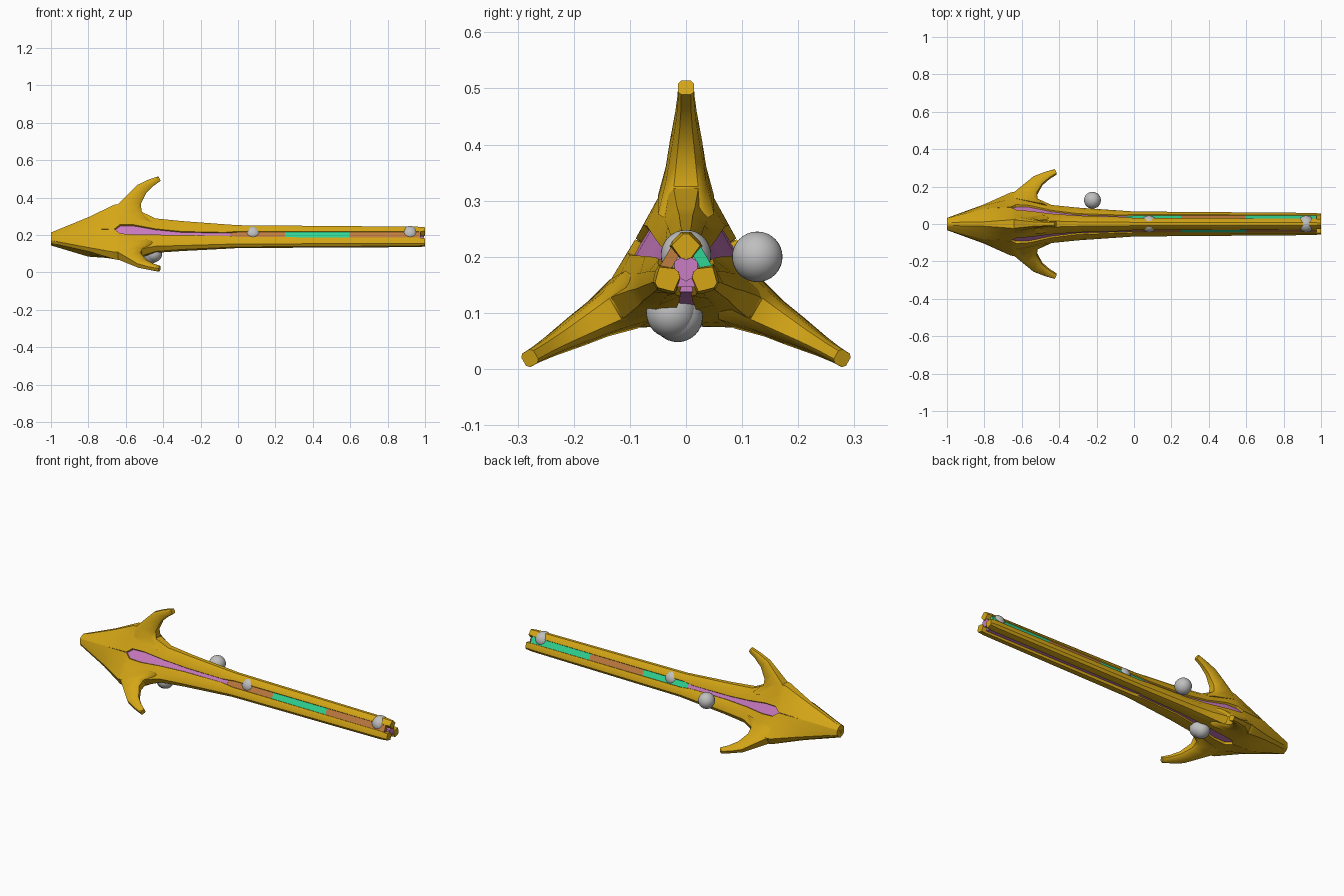
import bpy, bmesh, math

if "Cube" in bpy.data.objects:
    bpy.data.objects.remove(bpy.data.objects["Cube"])

ZC = 0.18                      # height of the long axis
LOBES = (90, 210, 330)         # directions of the three golden shells
GAPS = {"front": 150, "back": 30, "lower": 270}
C60, S60 = 0.5, math.sin(math.radians(60))


def material(name, rgb):
    m = bpy.data.materials.new(name)
    m.diffuse_color = (*rgb, 1)
    m.use_nodes = True
    m.node_tree.nodes["Principled BSDF"].inputs["Base Color"].default_value = m.diffuse_color
    return m


GOLD = material("gold", (0.66, 0.38, 0.008))
PURPLE = material("orchid", (0.60, 0.20, 0.54))
ORANGE = material("copper", (0.52, 0.20, 0.05))
GREEN = material("jade", (0.03, 0.66, 0.30))
GREY = material("grey", (0.52, 0.52, 0.52))


def finish(bm, name, mat, angle=30):
    bmesh.ops.recalc_face_normals(bm, faces=bm.faces)
    me = bpy.data.meshes.new(name)
    bm.to_mesh(me)
    bm.free()
    me.materials.append(mat)
    ob = bpy.data.objects.new(name, me)
    bpy.context.collection.objects.link(ob)
    bpy.ops.object.select_all(action='DESELECT')
    ob.select_set(True)
    bpy.context.view_layer.objects.active = ob
    bpy.ops.object.shade_smooth_by_angle(angle=math.radians(angle))
    return ob


def loft(name, rings, direction, mat, angle=30):
    """Skin rings of (x, radial, tangential) points turned about the long axis."""
    a = math.radians(direction)
    c, s = math.cos(a), math.sin(a)
    bm = bmesh.new()
    vs = [[bm.verts.new((x, r * c - t * s, ZC + r * s + t * c)) for x, r, t in ring]
          for ring in rings]
    n = len(vs[0])
    for p, q in zip(vs, vs[1:]):
        for i in range(n):
            j = (i + 1) % n
            bm.faces.new((p[i], p[j], q[j], q[i]))
    bm.faces.new(vs[0])
    bm.faces.new(vs[-1])
    return finish(bm, name, mat, angle)


def shell_ring(x, tip, tw, sh, sw, g, h):
    """Shell section: tip, shoulder, gap edge at radius g with half gap h."""
    gi = g * 0.4
    half = [(tip, tw), (sh, sw),
            (g * C60 + h * S60, g * S60 - h * C60),
            (gi * C60 + h * 0.5 * S60, gi * S60 - h * 0.5 * C60)]
    pts = half + [(0.004 + h * 0.5, 0)] + [(r, -t) for r, t in reversed(half)]
    return [(x, r, t) for r, t in pts]


# Shell sections: x, tip radius, tip half width, shoulder radius and width, gap
SHELL = [
    (-1.00, .033, .008, .028, .017, .036, .000),
    (-0.80, .115, .012, .088, .048, .096, .000),
    (-0.66, .182, .022, .125, .050, .104, .001),
    (-0.63, .185, .026, .125, .050, .104, .028),
    (-0.56, .165, .026, .112, .046, .098, .030),
    (-0.44, .108, .016, .085, .038, .074, .018),
    (-0.30, .094, .012, .075, .033, .058, .011),
    (-0.07, .077, .010, .060, .028, .050, .010),
    (0.00, .072, .009, .055, .026, .048, .018),
    (0.96, .064, .008, .050, .023, .045, .019),
    (1.00, .061, .005, .048, .018, .042, .022),
]

# Fin sections: leading (x, r), trailing (x, r), half width
FIN = [
    (-.68, .14, -.44, .085, .050),
    (-.635, .190, -.515, .145, .036),
    (-.590, .235, -.520, .185, .029),
    (-.537, .288, -.490, .245, .019),
    (-.480, .315, -.452, .282, .015),
    (-.425, .334, -.414, .309, .014),
]


def fin_ring(x1, r1, x2, r2, w):
    pts = []
    for u, t in ((1, .6), (.6, 1), (-.6, 1), (-1, .6)):
        k = (1 - u) / 2
        pts.append((x1 + (x2 - x1) * k, r1 + (r2 - r1) * k, w * t))
    return pts + [(x, r, -t) for x, r, t in reversed(pts)]


# Three golden shells with swept-back fins
for i, d in enumerate(LOBES):
    loft(f"shell_{i + 1}", [shell_ring(*s) for s in SHELL], d, GOLD)
    loft(f"fin_{i + 1}", [fin_ring(*s) for s in FIN], d, GOLD, 40)


def plate(name, secs, d, mat, depth=0.02):
    """Strip along the axis from (x, radius, half width) sections."""
    loft(name, [[(x, r, w), (x, r, -w), (x, r - depth, -w), (x, r - depth, w)]
                for x, r, w in secs], d, mat)


# Inner core running the whole length
loft("core", [[(x, .024 * math.cos(k * math.pi / 3), .024 * math.sin(k * math.pi / 3))
               for k in range(6)] for x in (-.65, .995)], 90, PURPLE)

# Recessed window plates in the head
for side, d in GAPS.items():
    plate(f"{side}_window",
          [(-.67, .092, .034), (-.56, .088, .036), (-.44, .066, .024),
           (-.30, .050, .017), (-.04, .043, .014)], d, PURPLE)

# Coloured inlays along the shaft
STRIPS = {"front": (ORANGE, GREEN, ORANGE), "back": (GREEN, ORANGE, GREEN),
          "lower": (PURPLE, PURPLE, PURPLE)}
SPANS = ((-.07, .25), (.25, .595), (.595, .975))
for side, mats in STRIPS.items():
    for k, ((a, b), m) in enumerate(zip(SPANS, mats)):
        r = .034 if side == "lower" else .042
        plate(f"{side}_inlay_{k + 1}", [(a, r, .019), (b, r, .019)], GAPS[side], m)

# Small grey balls
BALLS = [(.08, 0, .203), (.92, 0, .203), (-.222, .127, .2),
         (-.462, -.015, .093), (-.45, -.026, .1)]
for k, p in enumerate(BALLS):
    bm = bmesh.new()
    bmesh.ops.create_uvsphere(bm, u_segments=32, v_segments=16, radius=.045)
    bmesh.ops.translate(bm, verts=bm.verts, vec=p)
    finish(bm, f"ball_{k + 1}", GREY)
